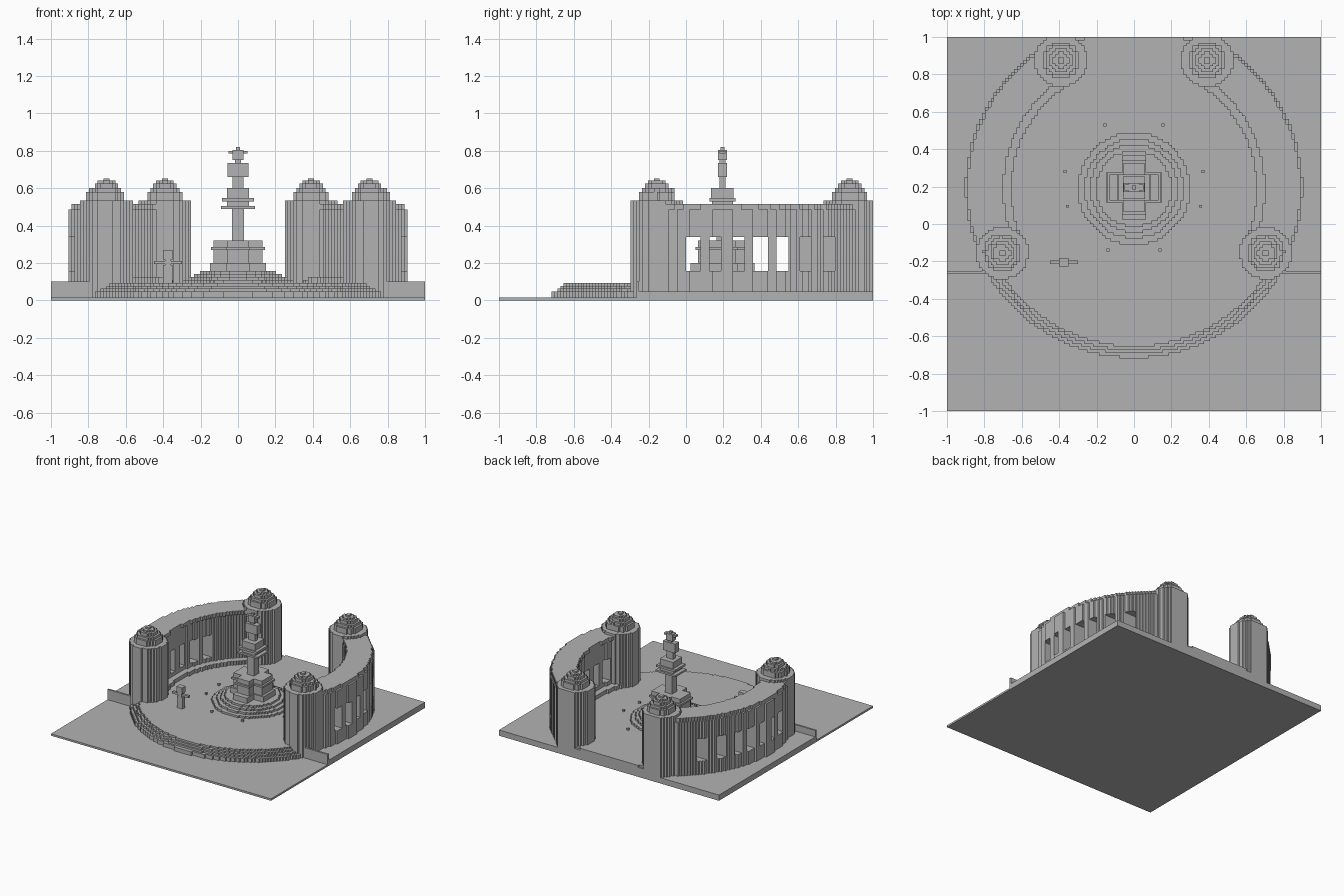
import bpy, bmesh, math
from mathutils import Vector, Matrix

V = 1 / 64           # block size
N = 64               # blocks from the middle to each side
CY = 0.19            # centre of the round plaza along y

if "Cube" in bpy.data.objects:
    bpy.data.objects.remove(bpy.data.objects["Cube"])

stone = bpy.data.materials.new("grey_stone")
stone.use_nodes = True
grey = (0.45, 0.45, 0.45, 1)
stone.diffuse_color = grey
stone.node_tree.nodes["Principled BSDF"].inputs["Base Color"].default_value = grey


def finish(name, bm):
    mesh = bpy.data.meshes.new(name)
    bm.to_mesh(mesh)
    bm.free()
    mesh.materials.append(stone)
    obj = bpy.data.objects.new(name, mesh)
    bpy.context.collection.objects.link(obj)


def blocks(name, layers):
    """Stack of layers (rule, z0, z1); every cell whose centre meets the rule is filled."""
    bm = bmesh.new()
    for rule, z0, z1 in layers:
        corners = {}

        def corner(i, j):
            if (i, j) not in corners:
                corners[i, j] = bm.verts.new((i * V, j * V, z0))
            return corners[i, j]

        faces = []
        for i in range(-N, N):
            for j in range(-N, N):
                if rule((i + 0.5) * V, (j + 0.5) * V):
                    faces.append(bm.faces.new([corner(i, j), corner(i, j + 1),
                                               corner(i + 1, j + 1), corner(i + 1, j)]))
        top = bmesh.ops.extrude_face_region(bm, geom=faces, use_keep_orig=True)
        lifted = [g for g in top["geom"] if isinstance(g, bmesh.types.BMVert)]
        bmesh.ops.translate(bm, verts=lifted, vec=(0, 0, z1 - z0))
    bmesh.ops.recalc_face_normals(bm, faces=bm.faces)
    finish(name, bm)


def boxes(name, parts, x=0.0, y=0.0):
    """Boxes given as (half width, half depth, z0, z1) around one axis."""
    bm = bmesh.new()
    for hx, hy, z0, z1 in parts:
        place = Matrix.Translation(Vector((x, y, (z0 + z1) / 2)))
        bmesh.ops.create_cube(bm, size=1, matrix=place @ Matrix.Diagonal((2 * hx, 2 * hy, z1 - z0, 1)))
    finish(name, bm)


def ring(r_out, r_in=0.0, cx=0.0, cy=CY):
    return lambda x, y: r_in <= math.hypot(x - cx, y - cy) < r_out


# Ground
G = 3 * V            # upper ground level
F = 6 * V            # plaza floor level
boxes("ground_plate", [(1, 1, 0, V)])
boxes("rear_ground", [(1, (1 + 17 * V) / 2, V, G)], y=(1 - 17 * V) / 2)
for side, label in ((1, "left"), (-1, "right")):
    boxes(label + "_fence", [(0.14, V / 2, V, 0.1)], x=side * 0.86, y=-16.5 * V)

# Round plaza with its rim steps
blocks("plaza_floor", [(ring(0.845), G, F)])
blocks("plaza_steps", [(ring(0.905, 0.8), V, G),
                       (ring(0.885, 0.8), G, G + V),
                       (ring(0.865, 0.8), G + V, G + 2 * V)])

# Curved galleries with a row of straight window openings
LOW, HIGH = math.radians(-25), math.radians(60)


def gallery(side, r_out, r_in, windows=False):
    def rule(x, y):
        angle = math.atan2(y - CY, x * side)
        if not (LOW < angle < HIGH and r_in <= math.hypot(x, y - CY) < r_out):
            return False
        if windows and x * side > 0.6:
            return not any(abs(y - 0.04 - 0.12 * k) < 0.033 for k in range(7))
        return True
    return rule


for side, label in ((1, "left"), (-1, "right")):
    blocks(label + "_gallery", [
        (gallery(side, 0.9, 0.71), V, 0.156),
        (gallery(side, 0.9, 0.71, True), 0.156, 0.34),
        (gallery(side, 0.9, 0.71), 0.34, 0.485),
        (gallery(side, 0.89, 0.7), 0.485, 0.515)])
    blocks(label + "_kerb", [(gallery(side, 0.72, 0.655), F, F + 2 * V)])

    # Domed round towers at both ends of each gallery
    for place, tx, ty in (("front", 0.705, -0.155), ("back", 0.39, 0.875)):
        steps = [(0.14, V, 0.535), (0.1, 0.535, 0.58), (0.085, 0.58, 0.6),
                 (0.065, 0.6, 0.625), (0.045, 0.625, 0.64), (0.022, 0.64, 0.652)]
        blocks(label + "_" + place + "_tower",
               [(ring(r, 0, side * tx, ty), a, b) for r, a, b in steps])

# Central monument: round steps, cross-shaped pedestal, column and statue
blocks("monument_steps", [(ring(r), F + k * V, F + (k + 1) * V)
                          for k, r in enumerate((0.3, 0.265, 0.235, 0.205))])
MY = 0.195
boxes("pedestal", [(0.15, 0.08, 0.156, 0.2), (0.13, 0.07, 0.2, 0.32), (0.145, 0.08, 0.27, 0.285),
                   (0.065, 0.17, 0.156, 0.2), (0.055, 0.13, 0.2, 0.32), (0.065, 0.145, 0.27, 0.285)], y=MY)
boxes("column", [(0.031, 0.031, 0.32, 0.49), (0.09, 0.07, 0.49, 0.505),
                 (0.06, 0.055, 0.505, 0.53), (0.085, 0.07, 0.53, 0.547),
                 (0.06, 0.06, 0.547, 0.6)], y=MY)
boxes("statue", [(0.03, 0.016, 0.6, 0.66), (0.055, 0.025, 0.66, 0.735),
                 (0.016, 0.016, 0.735, 0.75), (0.03, 0.025, 0.75, 0.805),
                 (0.052, 0.016, 0.785, 0.8), (0.012, 0.01, 0.805, 0.82)], y=MY)

# Standing figure on the plaza
boxes("figure", [(0.025, 0.016, F, 0.19), (0.075, 0.01, 0.195, 0.212),
                 (0.016, 0.016, 0.19, 0.22), (0.026, 0.022, 0.22, 0.27)], x=-0.375, y=-0.205)

# Small bollards around the monument
for px, py in ((0.155, 0.53), (0.37, 0.28), (0.355, 0.095), (0.14, -0.14)):
    for side, label in ((1, "left"), (-1, "right")):
        boxes(label + "_bollard", [(V / 2, V / 2, F, F + V)], x=side * px, y=py)
